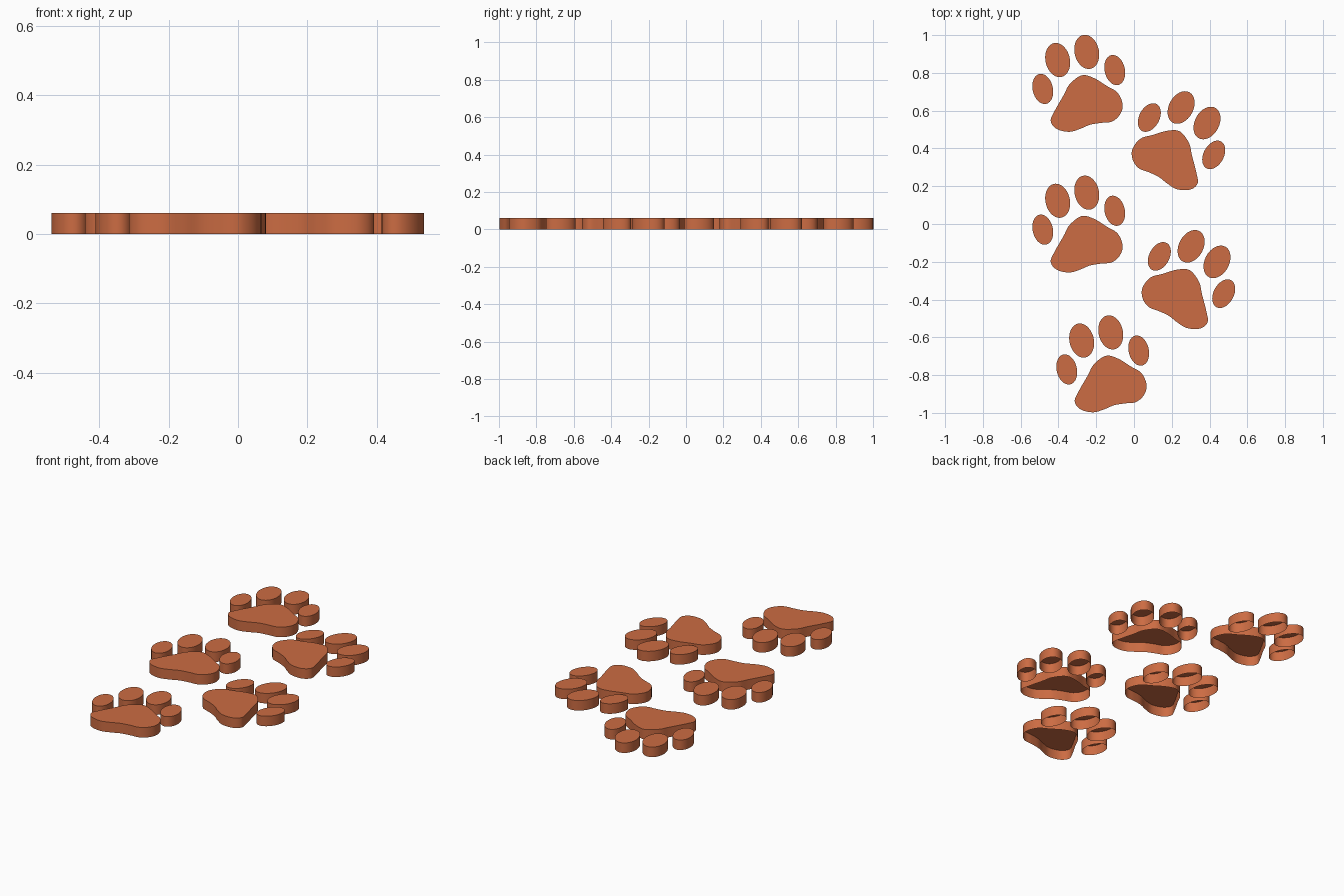
import bpy, bmesh, math
from mathutils import Vector, Matrix

if "Cube" in bpy.data.objects:
    bpy.data.objects.remove(bpy.data.objects["Cube"])

HEIGHT = 0.06

clay = bpy.data.materials.new("terracotta")
clay.diffuse_color = (0.604, 0.150, 0.056, 1)
clay.use_nodes = True
clay.node_tree.nodes["Principled BSDF"].inputs["Base Color"].default_value = clay.diffuse_color

# Main pad outline and toes, measured from the centre of the outer toe (left paw)
PAD = [(.042, -.169), (.072, -.211), (.138, -.227), (.196, -.212), (.249, -.190),
       (.307, -.180), (.365, -.173), (.407, -.138), (.423, -.085), (.397, -.021),
       (.339, .016), (.270, .058), (.206, .072), (.143, .026), (.111, -.032), (.063, -.116)]
TOES = [("outer_toe", 0, 0, .0535, .081), ("long_outer_toe", .079, .153, .0645, .0915),
        ("long_inner_toe", .233, .196, .0645, .0915), ("inner_toe", .381, .100, .0535, .081)]
TOE_TILT = math.radians(13)

# Paws: outer toe position, mirrored for the right side
PAWS = [(-.483, .715, False), (-.483, -.030, False), (-.356, -.770, False),
        (.422, .366, True), (.475, -.369, True)]


def smooth_loop(pts, steps=6):
    """Closed Catmull-Rom curve through the points."""
    pts = [Vector(p) for p in pts]
    n, out = len(pts), []
    for i in range(n):
        a, b, c, d = (pts[(i + k) % n] for k in (-1, 0, 1, 2))
        for s in range(steps):
            t = s / steps
            out.append(0.5 * (2 * b + (c - a) * t + (2 * a - 5 * b + 4 * c - d) * t * t
                              + (3 * b - a - 3 * c + d) * t ** 3))
    return out


def ellipse(cx, cy, rx, ry, n=48):
    rot = Matrix.Rotation(TOE_TILT, 2)
    return [Vector((cx, cy)) + rot @ Vector((rx * math.cos(2 * math.pi * i / n),
                                             ry * math.sin(2 * math.pi * i / n)))
            for i in range(n)]


def raised_shape(name, outline):
    """Flat top with upright walls, open underneath."""
    bm = bmesh.new()
    low = [bm.verts.new((p.x, p.y, 0)) for p in outline]
    top = [bm.verts.new((p.x, p.y, HEIGHT)) for p in outline]
    n = len(outline)
    cap = bm.faces.new(top)
    for i in range(n):
        j = (i + 1) % n
        bm.faces.new((low[i], low[j], top[j], top[i])).smooth = True
    for e in cap.edges:
        e.smooth = False
    mesh = bpy.data.meshes.new(name)
    bm.to_mesh(mesh)
    bm.free()
    mesh.materials.append(clay)
    bpy.context.collection.objects.link(bpy.data.objects.new(name, mesh))


# Each track is one pad and four toes; right tracks are mirrored and turned outward
for k, (px, py, mirrored) in enumerate(PAWS, 1):
    turn = Matrix.Rotation(math.radians(-15.4), 2)

    def place(outline):
        pos = Vector((px, py))
        if not mirrored:
            return [pos + p for p in outline]
        return [pos + turn @ Vector((-p.x, p.y)) for p in reversed(outline)]

    raised_shape(f"main_pad_{k}", place(smooth_loop(PAD)))
    for name, cx, cy, rx, ry in TOES:
        raised_shape(f"{name}_{k}", place(ellipse(cx, cy, rx, ry)))
